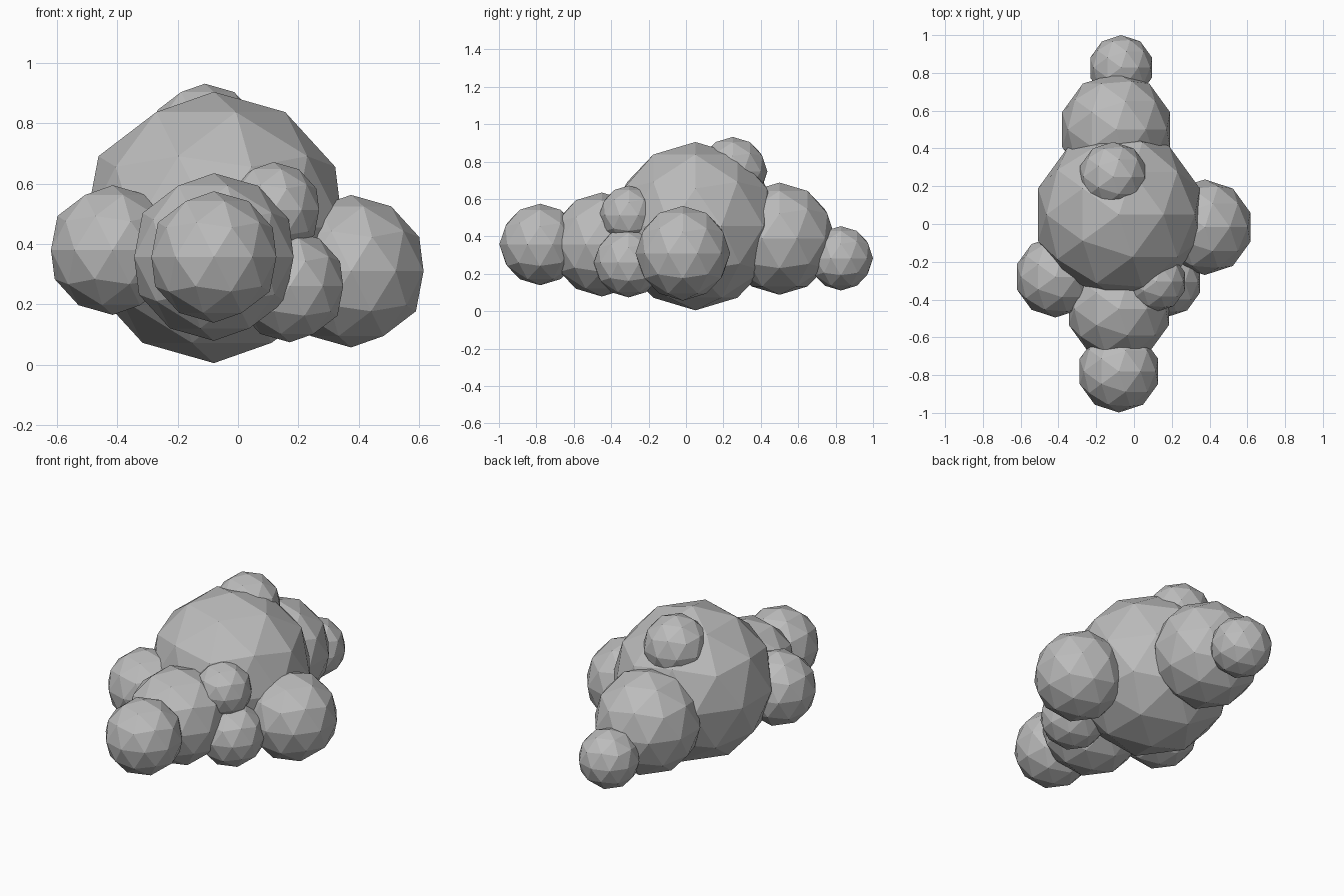
import bpy
from mathutils import Vector

# Remove the default cube
cube = bpy.data.objects.get("Cube")
if cube:
    bpy.data.objects.remove(cube, do_unlink=True)

# Single cloud colour
GREY = (0.5, 0.5, 0.5, 1.0)
cloud_grey = bpy.data.materials.new("cloud_grey")
cloud_grey.use_nodes = True
cloud_grey.diffuse_color = GREY
cloud_grey.node_tree.nodes["Principled BSDF"].inputs["Base Color"].default_value = GREY


def puff(name, centre, radius):
    """Add one faceted cloud puff."""
    bpy.ops.mesh.primitive_ico_sphere_add(
        subdivisions=2, radius=radius, location=Vector(centre))
    obj = bpy.context.object
    obj.name = name
    obj.data.materials.append(cloud_grey)
    bpy.ops.object.shade_flat()
    return obj


# Main body and the bump on its top
puff("main_puff", (-0.08, 0.05, 0.455), 0.45)
puff("top_puff", (-0.11, 0.25, 0.747), 0.185)

# Chain of puffs towards the front
puff("front_puff", (-0.08, -0.45, 0.357), 0.278)
puff("front_tip_puff", (-0.08, -0.78, 0.357), 0.218)

# Chain of puffs towards the back
puff("back_puff", (-0.095, 0.5, 0.388), 0.3)
puff("back_tip_puff", (-0.068, 0.828, 0.283), 0.172)

# Side puffs
puff("left_puff", (0.375, -0.017, 0.31), 0.253)
puff("right_puff", (-0.416, -0.28, 0.38), 0.215)

# Small puffs in the front left corner
puff("lower_corner_puff", (0.172, -0.307, 0.26), 0.186)
puff("upper_corner_puff", (0.118, -0.305, 0.513), 0.159)
